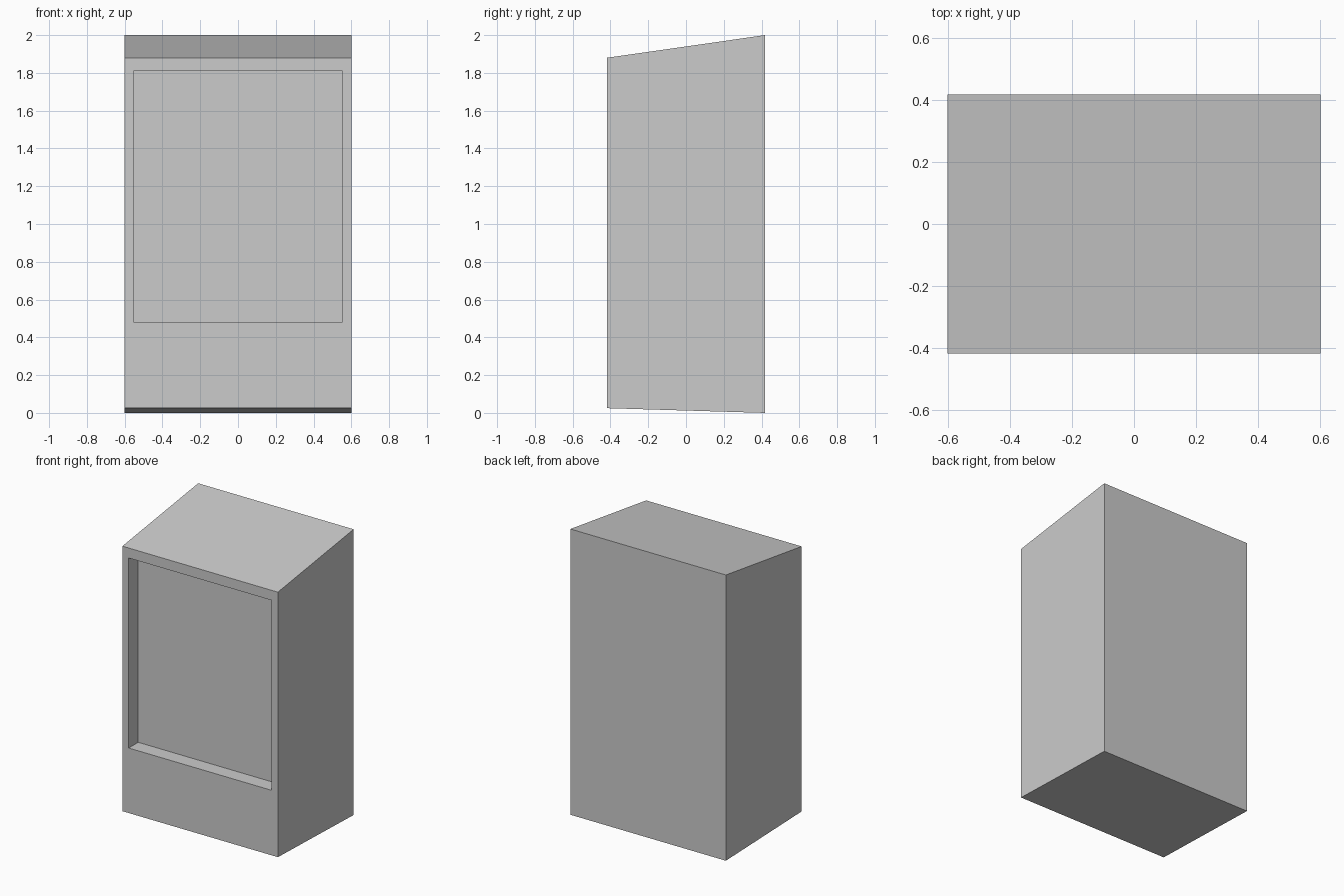
import bpy, bmesh
from mathutils import Vector

if "Cube" in bpy.data.objects:
    bpy.data.objects.remove(bpy.data.objects["Cube"])

HALF_W, HALF_D = 0.602, 0.419
RECESS_DEPTH = 0.105

bm = bmesh.new()

# Side profile (y, z) with sloping roof and base, extruded across the width
profile = [(-HALF_D, 0.025), (HALF_D, 0.0), (HALF_D, 2.0), (-HALF_D, 1.88)]
side = bm.faces.new([bm.verts.new((-HALF_W, y, z)) for y, z in profile])
ext = bmesh.ops.extrude_face_region(bm, geom=[side])
bmesh.ops.translate(bm, vec=Vector((2 * HALF_W, 0, 0)),
                    verts=[e for e in ext["geom"] if isinstance(e, bmesh.types.BMVert)])
bmesh.ops.recalc_face_normals(bm, faces=bm.faces[:])

# Front panel: inset a border, then fit the window opening
bm.normal_update()
front = min(bm.faces, key=lambda f: f.normal.y)
bmesh.ops.inset_region(bm, faces=[front], thickness=0.05)
for v in front.verts:
    v.co.x = 0.553 if v.co.x > 0 else -0.553
    v.co.z = 1.81 if v.co.z > 1 else 0.48

# Sink the window into the body
pushed = bmesh.ops.extrude_discrete_faces(bm, faces=[front])["faces"][0]
bmesh.ops.translate(bm, vec=Vector((0, RECESS_DEPTH, 0)), verts=pushed.verts[:])
bmesh.ops.recalc_face_normals(bm, faces=bm.faces[:])

mesh = bpy.data.meshes.new("cabinet_body")
bm.to_mesh(mesh)
bm.free()
body = bpy.data.objects.new("cabinet_body", mesh)
bpy.context.collection.objects.link(body)
